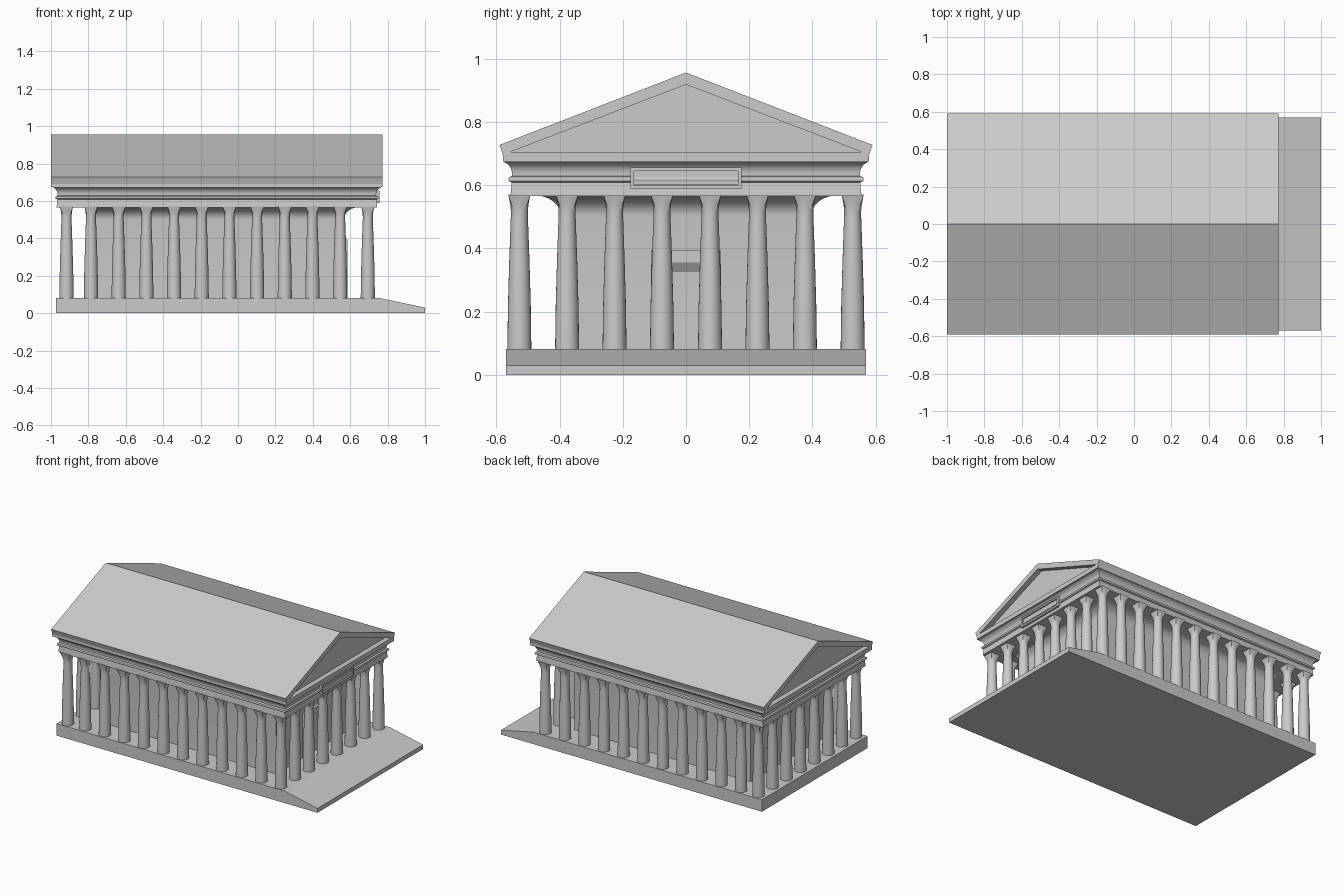
import bpy, bmesh, math

if "Cube" in bpy.data.objects:
    bpy.data.objects.remove(bpy.data.objects["Cube"])

CX = -0.113  # centre of the building along x


def finish(name, verts, faces, smooth=None):
    me = bpy.data.meshes.new(name)
    me.from_pydata(verts, [], faces)
    bm = bmesh.new()
    bm.from_mesh(me)
    bmesh.ops.recalc_face_normals(bm, faces=bm.faces)
    bm.to_mesh(me)
    bm.free()
    ob = bpy.data.objects.new(name, me)
    bpy.context.collection.objects.link(ob)
    bpy.ops.object.select_all(action='DESELECT')
    ob.select_set(True)
    bpy.context.view_layer.objects.active = ob
    if smooth:
        bpy.ops.object.shade_smooth_by_angle(angle=math.radians(smooth))
    return ob


def loft(name, rings, smooth=None):
    n = len(rings[0])
    verts = [v for r in rings for v in r]
    faces = [[k * n + i, k * n + (i + 1) % n, (k + 1) * n + (i + 1) % n, (k + 1) * n + i]
             for k in range(len(rings) - 1) for i in range(n)]
    faces += [list(range(n)), list(range(len(verts) - n, len(verts)))]
    return finish(name, verts, faces, smooth)


def rect(x0, x1, hy, z):
    return [(x0, -hy, z), (x1, -hy, z), (x1, hy, z), (x0, hy, z)]


def box(name, x0, x1, y0, y1, z0, z1):
    return loft(name, [[(x0, y0, z), (x1, y0, z), (x1, y1, z), (x0, y1, z)] for z in (z0, z1)])


def along_x(name, prof, x0, x1):
    return loft(name, [[(x, y, z) for y, z in prof] for x in (x0, x1)])


# stepless platform with front ramp
prof = [(-0.973, 0), (1, 0), (1, 0.03), (0.752, 0.082), (-0.973, 0.082)]
loft("platform", [[(x, y, z) for x, z in prof] for y in (-0.57, 0.57)])

# inner chamber, flaring into the ceiling with a concave cove
rings = [rect(-0.765, 0.565, 0.395, 0.08)]
for i in range(9):
    a = math.pi / 2 * i / 8
    o, z = 0.085 * (1 - math.cos(a)), 0.50 + 0.068 * math.sin(a)
    rings.append(rect(-0.765 - o, 0.565 + o, 0.395 + o, z))
loft("chamber", rings, 40)

# door surround with sloping soffit
for s in (-1, 1):
    box("door_jamb", 0.55, 0.585, min(s * 0.085, s * 0.11), max(s * 0.085, s * 0.11), 0.08, 0.36)
lintel = [(0.55, 0.325), (0.566, 0.325), (0.585, 0.355), (0.585, 0.393), (0.55, 0.393)]
loft("door_lintel", [[(x, y, z) for x, z in lintel] for y in (-0.11, 0.11)])


# tapered round columns, blending to a square head
def column(x, y):
    rings = []
    n = 24
    for z, r, q in [(0.08, 0.038, 0), (0.22, 0.036, 0), (0.36, 0.032, 0), (0.50, 0.027, 0),
                    (0.52, 0.027, 0.15), (0.54, 0.029, 0.5), (0.555, 0.032, 0.85), (0.57, 0.035, 1)]:
        ring = []
        for i in range(n):
            a = 2 * math.pi * i / n
            c, s = math.cos(a), math.sin(a)
            k = r * ((1 - q) + q / max(abs(c), abs(s)))
            ring.append((x + k * c, y + k * s, z))
        rings.append(ring)
    loft("column", rings, 40)


xs = [-0.917] + [-0.786 + 0.148 * i for i in range(11)]
ys = [-0.527, -0.376, -0.226, -0.076, 0.076, 0.226, 0.376, 0.527]
for x in xs:
    for y in ys:
        if x in (xs[0], xs[-1]) or y in (ys[0], ys[-1]):
            column(x, y)

# moulded entablature
ent = [(0.555, 0.566), (0.551, 0.608), (0.560, 0.612), (0.562, 0.618), (0.560, 0.625),
       (0.550, 0.629), (0.550, 0.640), (0.554, 0.653), (0.562, 0.665), (0.574, 0.672), (0.576, 0.680)]
loft("entablature", [rect(CX - h - 0.302, CX + h + 0.302, h, z) for h, z in ent], 30)

# framed plaque on the front
box("plaque_panel", 0.72, 0.747, -0.165, 0.165, 0.60, 0.645)
for z0 in (0.588, 0.645):
    box("plaque_rail", 0.72, 0.756, -0.175, 0.175, z0, z0 + 0.011)
for y0 in (-0.175, 0.164):
    box("plaque_side", 0.72, 0.756, y0, y0 + 0.011, 0.588, 0.656)

# roof block with sunk triangular gables
half = [(0.578, 0.675), (0.578, 0.692), (0.583, 0.708), (0.590, 0.727)]
roof = along_x("roof", half + [(0, 0.956)] + [(-y, z) for y, z in reversed(half)], -1.0, 0.773)
tri = [(-0.555, 0.705), (0.555, 0.705), (0, 0.918)]
for x0, x1 in ((0.738, 0.9), (-1.1, -0.965)):
    cut = along_x("gable_cutter", tri, x0, x1)
    cut.hide_render = True
    bpy.context.view_layer.objects.active = roof
    m = roof.modifiers.new("gable", 'BOOLEAN')
    m.operation = 'DIFFERENCE'
    m.solver = 'EXACT'
    m.object = cut
    bpy.ops.object.modifier_apply(modifier=m.name)
    bpy.data.objects.remove(cut)
